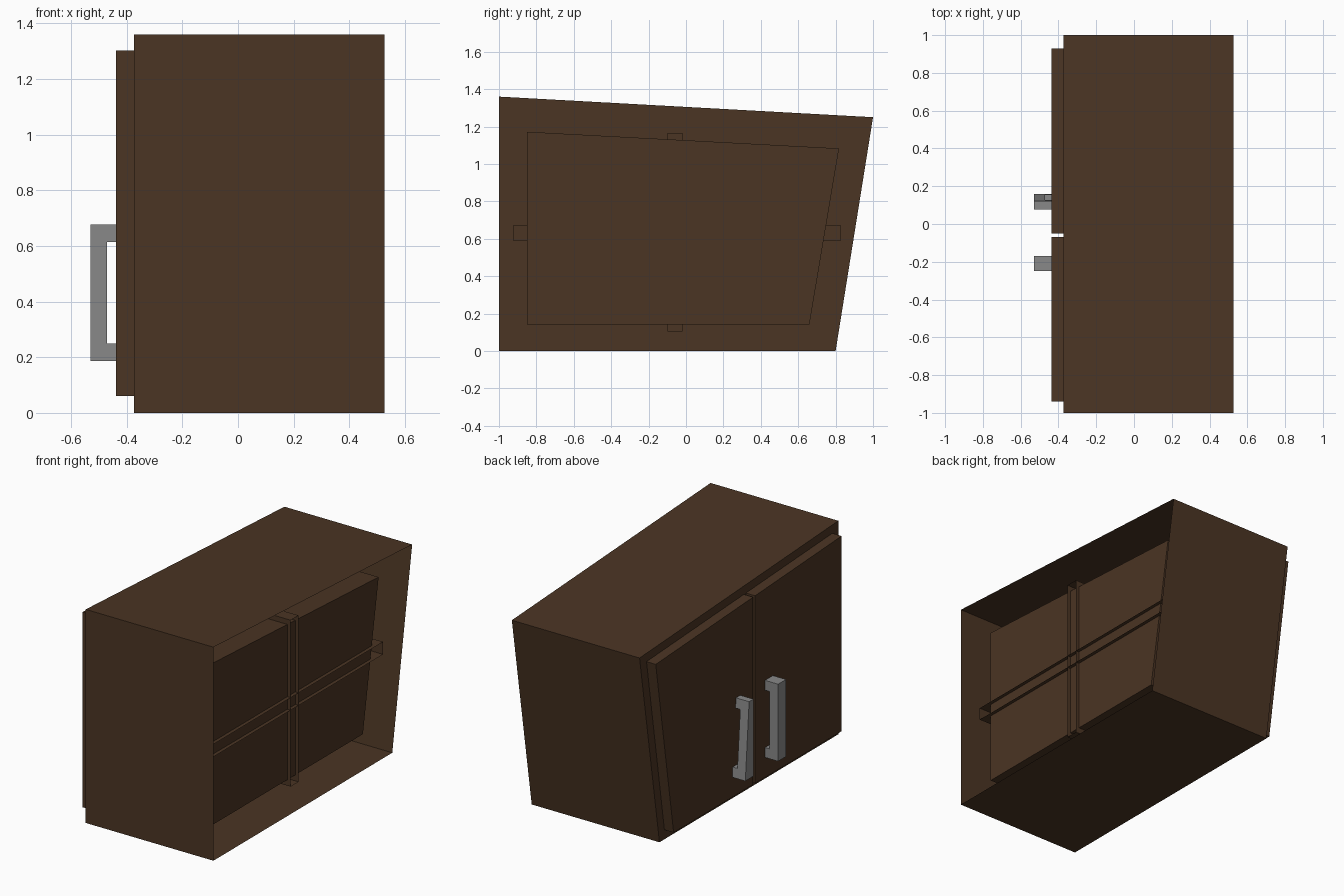
import bpy, bmesh

if "Cube" in bpy.data.objects:
    bpy.data.objects.remove(bpy.data.objects["Cube"])


def material(name, rgb):
    m = bpy.data.materials.new(name)
    m.diffuse_color = (*rgb, 1.0)
    m.use_nodes = True
    m.node_tree.nodes["Principled BSDF"].inputs["Base Color"].default_value = m.diffuse_color
    return m


WOOD = material("dark_brown_wood", (0.070, 0.035, 0.017))
METAL = material("grey_metal", (0.25, 0.25, 0.25))


def finish(name, bm, mat):
    bmesh.ops.recalc_face_normals(bm, faces=bm.faces)
    me = bpy.data.meshes.new(name)
    bm.to_mesh(me)
    bm.free()
    me.materials.append(mat)
    ob = bpy.data.objects.new(name, me)
    bpy.context.collection.objects.link(ob)
    return ob


def loft(name, rings, mat, cap_start=False, cap_end=False):
    """Bridge (x, yz-outline) rings in order, optionally closing the ends."""
    bm = bmesh.new()
    loops = [[bm.verts.new((x, y, z)) for y, z in pts] for x, pts in rings]
    for a, b in zip(loops, loops[1:]):
        n = len(a)
        for i in range(n):
            j = (i + 1) % n
            bm.faces.new((a[i], a[j], b[j], b[i]))
    if cap_start:
        bm.faces.new(loops[0])
    if cap_end:
        bm.faces.new(loops[-1])
    return finish(name, bm, mat)


def rect(y0, y1, z0, z1):
    return [(y0, z0), (y1, z0), (y1, z1), (y0, z1)]


# Cabinet body: thin outer shell, front flange, and inner compartment
outer = [(-1, 0), (0.80, 0), (1.0, 1.25), (-1, 1.36)]
inner = [(-0.85, 0.143), (0.66, 0.143), (0.818, 1.083), (-0.85, 1.172)]
FRONT, BACK = -0.373, 0.527
loft("cabinet_body",
     [(BACK, outer), (FRONT, outer), (FRONT, inner), (0.418, inner)],
     WOOD, cap_end=True)

# Crossing divider and shelf, open at the wall side
for name, section in (("vertical_divider", rect(-0.10, -0.02, 0.105, 1.165)),
                      ("shelf", rect(-0.925, 0.83, 0.592, 0.672))):
    loft(name, [(-0.33, section), (0.441, section)], WOOD, cap_start=True)

# Doors following the slanted top and side
doors = {
    "door_straight": [(-0.94, 0.06), (-0.07, 0.06), (-0.07, 1.255), (-0.94, 1.303)],
    "door_slanted": [(-0.05, 0.06), (0.75, 0.06), (0.93, 1.20), (-0.05, 1.254)],
}
for name, pts in doors.items():
    loft(name, [(-0.438, pts), (FRONT, pts)], WOOD, True, True)


# Handles: C-shaped profile; the outer side may lean in towards the top
def handle(name, y0, y1_bottom, y1_top):
    z0, z1, leg = 0.187, 0.678, 0.063
    prof = [(-0.438, z0), (-0.53, z0), (-0.53, z1), (-0.438, z1),
            (-0.438, z1 - leg), (-0.471, z1 - leg),
            (-0.471, z0 + leg), (-0.438, z0 + leg)]
    bm = bmesh.new()
    near = [bm.verts.new((x, y0, z)) for x, z in prof]
    far = []
    for x, z in prof:
        t = (z - z0) / (z1 - z0)
        far.append(bm.verts.new((x, y1_bottom + (y1_top - y1_bottom) * t, z)))
    bm.faces.new(near)
    bm.faces.new(far[::-1])
    for i in range(len(prof)):
        j = (i + 1) % len(prof)
        bm.faces.new((near[i], near[j], far[j], far[i]))
    # chamfer the edges along the grip bar
    bm.normal_update()
    edges = [e for e in bm.edges if all(v.co.x < -0.52 for v in e.verts)]
    bmesh.ops.bevel(bm, geom=edges, offset=0.009, segments=1,
                    affect='EDGES', profile=0.5)
    return finish(name, bm, METAL)


handle("handle_straight", -0.25, -0.17, -0.17)
handle("handle_slanted", 0.078, 0.16, 0.122)
